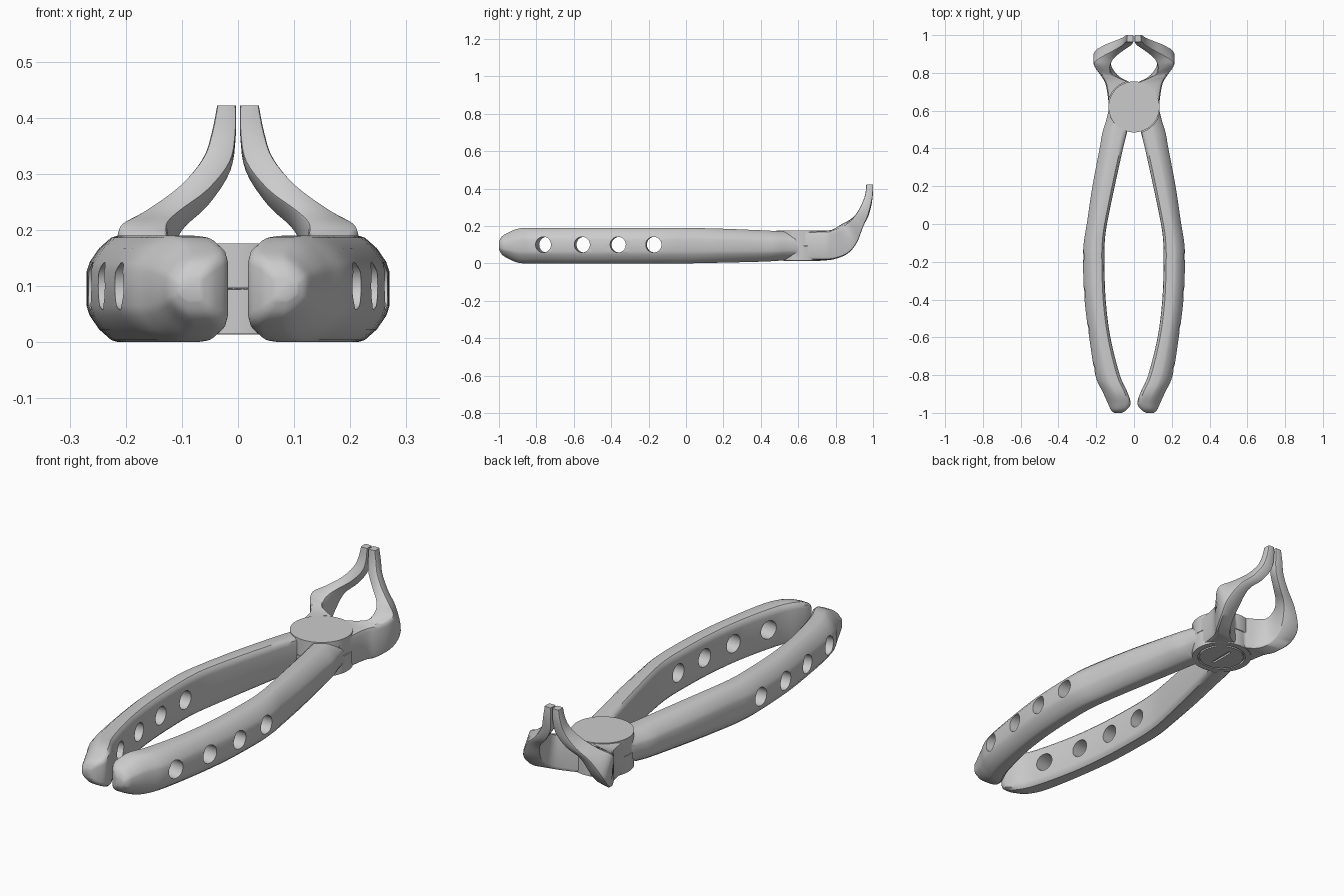
import bpy, bmesh, math
from mathutils import Vector as V, Matrix

if "Cube" in bpy.data.objects:
    bpy.data.objects.remove(bpy.data.objects["Cube"])

PIVOT_Y = 0.62

# Rounded cross-sections: u runs inner to outer, v bottom to top
HALF_GRIP = [(0, .84), (.03, .93), (.12, .99), (.22, 1), (.5, 1), (.61, .98),
             (.80, .88), (.95, .75), (1, .66)]
GRIP = HALF_GRIP + [(u, 1 - v) for u, v in reversed(HALF_GRIP)]
BLOCK = [(0, .92), (.03, .98), (.08, 1), (.86, 1), (.96, .96), (1, .86),
         (1, .14), (.96, .04), (.86, 0), (.08, 0), (.03, .02), (0, .08)]

# Handle: y, inner x, outer x, bottom z, top z
HANDLE = [
    (-1.0, .065, .105, .075, .115), (-.985, .04, .122, .048, .143),
    (-.95, .018, .138, .025, .165), (-.89, .035, .165, .002, .187),
    (-.8, .075, .205, 0, .19), (-.6, .125, .237, 0, .19),
    (-.4, .15, .262, 0, .19), (-.2, .157, .27, 0, .19),
    (-.1, .155, .266, 0, .19), (0, .143, .25, 0, .19),
    (.2, .102, .22, .004, .185), (.4, .058, .182, .009, .177),
    (.48, .038, .168, .013, .173), (.55, .02, .147, .018, .171),
    (.63, .01, .128, .02, .17)]

# Jaw: outer face centre, inner face centre, half depth vector (y, z)
JAW = [
    (.128, .57, .095, .02, .57, .095, 0, .075),
    (.138, .67, .095, 0, .67, .095, 0, .077),
    (.152, .745, .096, 0, .735, .096, 0, .078),
    (.177, .79, .10, .075, .775, .10, -.003, .078),
    (.207, .845, .12, .118, .815, .118, -.02, .07),
    (.212, .885, .16, .125, .865, .16, -.03, .052),
    (.165, .917, .215, .103, .908, .213, -.03, .022),
    (.105, .945, .265, .053, .945, .257, -.026, .015),
    (.063, .966, .32, .014, .968, .312, -.022, .009),
    (.047, .979, .37, .004, .979, .37, -.020, .003),
    (.037, .982, .422, .004, .982, .422, -.018, 0)]


def obj_from(bm, name):
    bmesh.ops.recalc_face_normals(bm, faces=bm.faces)
    me = bpy.data.meshes.new(name)
    bm.to_mesh(me)
    bm.free()
    ob = bpy.data.objects.new(name, me)
    bpy.context.collection.objects.link(ob)
    return ob


def spline(rows, steps):
    out = []
    for k in range(len(rows) - 1):
        p = [rows[min(max(k + j, 0), len(rows) - 1)] for j in (-1, 0, 1, 2)]
        for s in range(steps):
            t = s / steps
            out.append([.5 * (2 * b + (c - a) * t + (2 * a - 5 * b + 4 * c - d) * t * t
                              + (3 * b - a - 3 * c + d) * t ** 3)
                        for a, b, c, d in zip(*p)])
    return out + [list(rows[-1])]


def loft(name, rows, section, side, steps=4):
    bm = bmesh.new()
    rings = []
    for r in spline(rows, steps):
        o, i, d = V(r[0:3]), V(r[3:6]), V((0, r[6], r[7]))
        ring = []
        for u, v in section:
            p = i.lerp(o, u) + d * (2 * v - 1)
            ring.append(bm.verts.new((p.x * side, p.y, max(p.z, 0))))
        rings.append(ring)
    n = len(section)
    for a, b in zip(rings, rings[1:]):
        for k in range(n):
            bm.faces.new((a[k], a[(k + 1) % n], b[(k + 1) % n], b[k]))
    bm.faces.new(rings[0])
    bm.faces.new(rings[-1])
    return obj_from(bm, name)


def cylinder(name, r, z0, z1, segs=64):
    bm = bmesh.new()
    bmesh.ops.create_cone(bm, cap_ends=True, segments=segs, radius1=r, radius2=r, depth=z1 - z0,
                          matrix=Matrix.Translation((0, PIVOT_Y, (z0 + z1) / 2)))
    return obj_from(bm, name)


def boolean(ob, other, op):
    other.hide_render = True
    m = ob.modifiers.new("bool", 'BOOLEAN')
    m.object, m.operation, m.solver = other, op, 'EXACT'
    with bpy.context.temp_override(object=ob, active_object=ob):
        bpy.ops.object.modifier_apply(modifier=m.name)
    bpy.data.objects.remove(other)


def smooth(ob):
    bpy.ops.object.select_all(action='DESELECT')
    ob.select_set(True)
    bpy.context.view_layer.objects.active = ob
    bpy.ops.object.shade_smooth_by_angle(angle=math.radians(35))


handle_rows = [(xo, y, (a + b) / 2, xi, y, (a + b) / 2, 0, (b - a) / 2)
               for y, xi, xo, a, b in HANDLE]


def lever(name, side, disc_z, cut_z):
    # Handle with four drilled holes
    ob = loft(name, handle_rows, GRIP, side)
    for y, x, tilt in ((-.755, .16, 9), (-.55, .19, 6), (-.36, .21, 4), (-.17, .21, 3)):
        bm = bmesh.new()
        mat = (Matrix.Translation((side * x, y, .1))
               @ Matrix.Rotation(math.radians(-tilt * side), 4, 'Z')
               @ Matrix.Rotation(math.pi / 2, 4, 'Y'))
        bmesh.ops.create_cone(bm, cap_ends=True, segments=32, radius1=.042, radius2=.042,
                              depth=.3, matrix=mat)
        boolean(ob, obj_from(bm, "hole_cutter"), 'DIFFERENCE')
    # Crossing jaw and half-thickness joint disc, then the lap recess for the other lever
    boolean(ob, loft("jaw", JAW, BLOCK, -side), 'UNION')
    boolean(ob, cylinder("lap_cutter", .139, *cut_z), 'DIFFERENCE')
    boolean(ob, cylinder("joint_disc", .135, *disc_z), 'UNION')
    return ob


upper = lever("upper_lever", -1, (.0965, .1755), (-.1, .0945))
lower = lever("lower_lever", 1, (.0145, .0935), (.0955, .3))

# Screw seat in the underside of the joint
boolean(lower, cylinder("seat_cutter", .108, -.05, .024), 'DIFFERENCE')

# Slotted pivot screw
screw = cylinder("pivot_screw", .1, .0135, .06)
bm = bmesh.new()
bmesh.ops.create_cube(bm, size=1, matrix=Matrix.Translation((0, PIVOT_Y, .013))
                      @ Matrix.Diagonal((.014, .12, .018, 1)))
boolean(screw, obj_from(bm, "slot_cutter"), 'DIFFERENCE')

for part in (upper, lower, screw):
    smooth(part)
